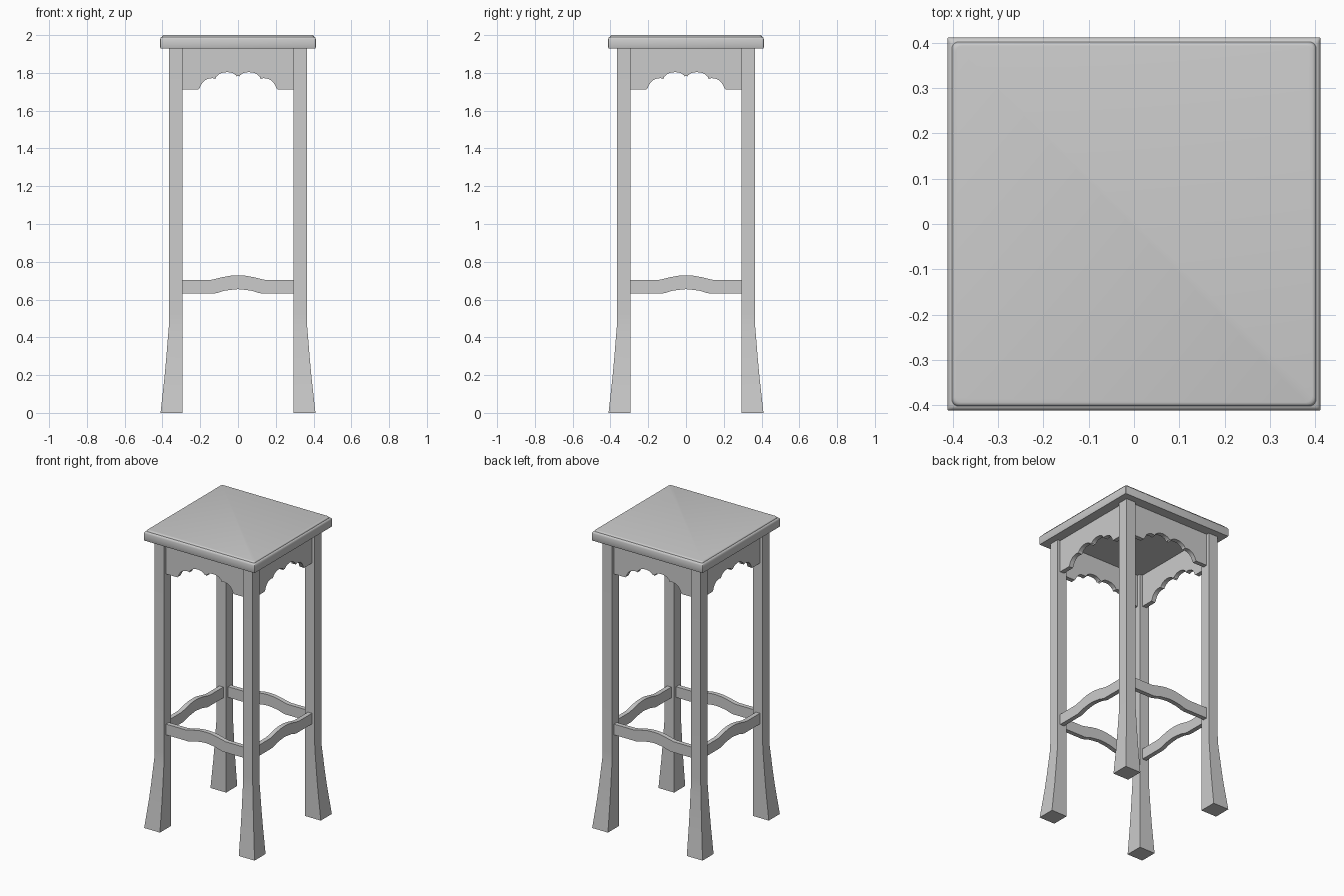
import bpy, bmesh, math
from mathutils import Matrix

if "Cube" in bpy.data.objects:
    bpy.data.objects.remove(bpy.data.objects["Cube"])

def finish(bm, name, smooth=None):
    bmesh.ops.recalc_face_normals(bm, faces=bm.faces)
    me = bpy.data.meshes.new(name)
    bm.to_mesh(me)
    bm.free()
    ob = bpy.data.objects.new(name, me)
    bpy.context.collection.objects.link(ob)
    if smooth:
        bpy.ops.object.select_all(action='DESELECT')
        ob.select_set(True)
        bpy.context.view_layer.objects.active = ob
        bpy.ops.object.shade_smooth_by_angle(angle=math.radians(smooth))
    return ob

def loft(rings, name, smooth=None):
    """Skin a list of closed rings and cap both ends."""
    bm = bmesh.new()
    rows = [[bm.verts.new(p) for p in ring] for ring in rings]
    for a, b in zip(rows, rows[1:]):
        for i in range(len(a)):
            j = (i + 1) % len(a)
            bm.faces.new((a[i], a[j], b[j], b[i]))
    bm.faces.new(rows[0][::-1])
    bm.faces.new(rows[-1])
    return finish(bm, name, smooth)

def turned(ring, k):
    rot = Matrix.Rotation(k * math.pi / 2, 4, 'Z')
    return [(rot @ Matrix.Translation(p)).translation for p in ring]

def rounded_square(h, r, z, n=4):
    pts = []
    for k in range(4):
        for i in range(n + 1):
            a = math.pi / 2 * (k + i / n)
            cx = (h - r) * (1 if k in (0, 3) else -1)
            cy = (h - r) * (1 if k < 2 else -1)
            pts.append((cx + r * math.cos(a), cy + r * math.sin(a), z))
    return pts

def mirror(half):
    """Half profile from x > 0 to x = 0, mirrored to the full span."""
    return half + [(-x, z) for x, z in half[-2::-1]]

SIDES = ("front", "right", "back", "left")
INNER = 0.293

# seat slab with a rounded, stepped upper edge
seat_profile = [(0.41, 0.003, 1.93), (0.412, 0.003, 1.935), (0.412, 0.003, 1.978),
                (0.410, 0.005, 1.985), (0.406, 0.008, 1.990), (0.402, 0.014, 1.991),
                (0.401, 0.015, 1.996), (0.398, 0.015, 1.999), (0.394, 0.015, 2.0)]
loft([rounded_square(*p) for p in seat_profile], "seat", 35)

# legs: straight inner faces, outer faces flared at the foot
leg_profile = [(0.41, 0.0), (0.399, 0.1), (0.388, 0.2), (0.379, 0.3),
               (0.371, 0.4), (0.366, 0.46), (0.364, 0.52), (0.364, 1.93)]
leg_rings = [[(INNER, -o, z), (o, -o, z), (o, -INNER, z), (INNER, -INNER, z)]
             for o, z in leg_profile]
for k, name in enumerate(("front_right", "back_right", "back_left", "front_left")):
    loft([turned(r, k) for r in leg_rings], name + "_leg", 20)

# scalloped apron and arched stretcher outlines
scallop = mirror([(INNER, 1.711), (0.21, 1.711), (0.203, 1.719), (0.197, 1.735),
                  (0.185, 1.752), (0.17, 1.764), (0.15, 1.771), (0.135, 1.772),
                  (0.12, 1.768), (0.115, 1.78), (0.1, 1.793), (0.08, 1.802),
                  (0.058, 1.804), (0.037, 1.802), (0.02, 1.795), (0.01, 1.786),
                  (0.008, 1.779), (0.0, 1.786)])
apron = scallop + [(-INNER, 1.93), (INNER, 1.93)]
top = mirror([(INNER, 0.703), (0.15, 0.703), (0.12, 0.709), (0.08, 0.719),
              (0.04, 0.726), (0.0, 0.728)])
bottom = mirror([(INNER, 0.631), (0.13, 0.631), (0.11, 0.635), (0.075, 0.646),
                 (0.04, 0.651), (0.0, 0.655)])
stretcher = bottom + top[::-1]

# boards between the legs on all four sides
for k, side in enumerate(SIDES):
    for outline, part in ((apron, "apron"), (stretcher, "stretcher")):
        rings = [[(x, y, z) for x, z in outline] for y in (-0.344, -0.314)]
        loft([turned(r, k) for r in rings], f"{side}_{part}", 25)
